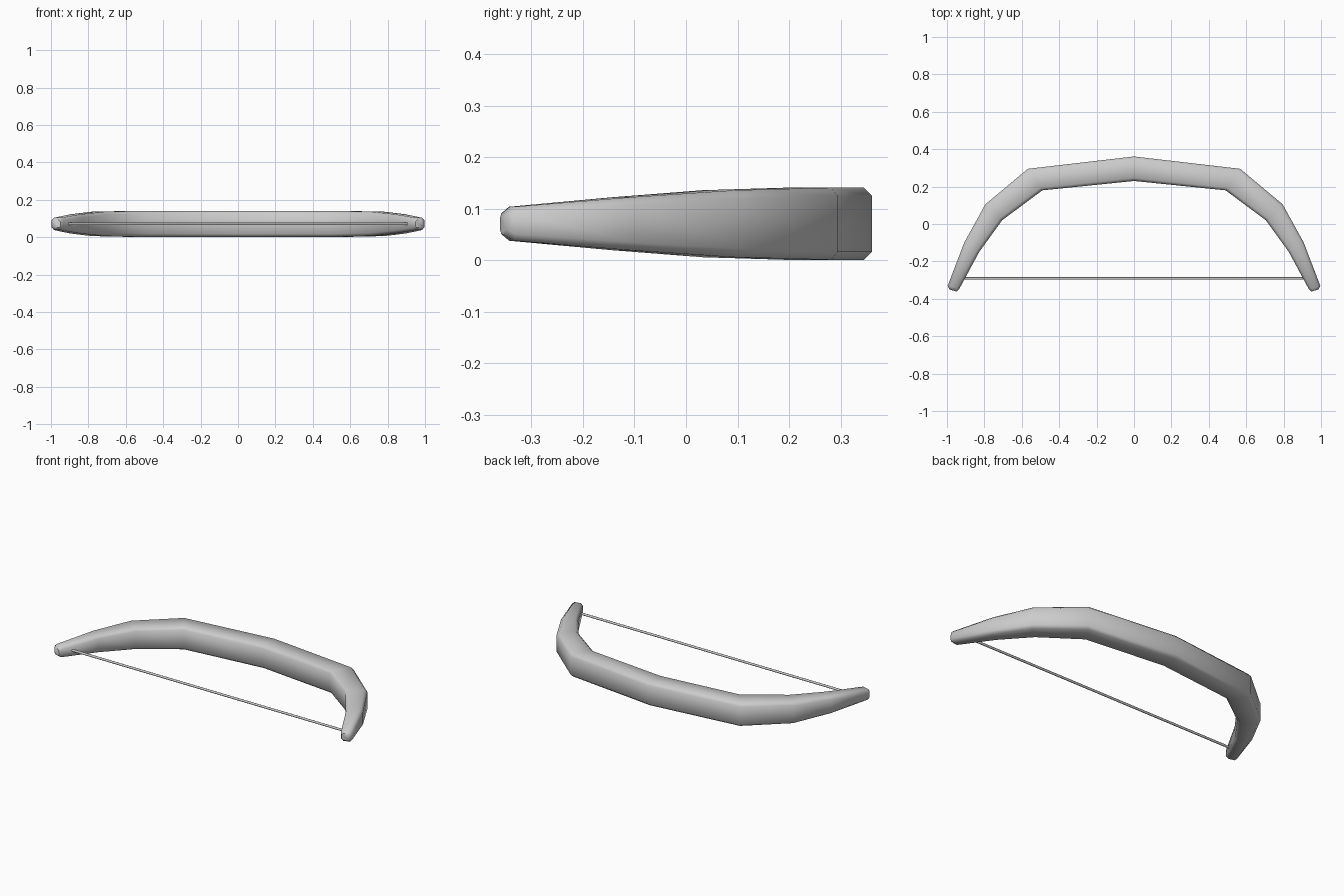
import bpy, bmesh, math
from mathutils import Vector

if "Cube" in bpy.data.objects:
    bpy.data.objects.remove(bpy.data.objects["Cube"])

ZC = 0.071

# Half of the limb: outer xy, inner xy, half height, edge chamfer
HALF = [
    ((0.0, 0.361), (0.0, 0.23), 0.070, 0.016),
    ((0.568, 0.295), (0.49, 0.18), 0.070, 0.016),
    ((0.795, 0.105), (0.705, 0.02), 0.065, 0.016),
    ((0.908, -0.10), (0.828, -0.15), 0.0515, 0.015),
    ((0.996, -0.33), (0.934, -0.347), 0.033, 0.013),
    ((0.987, -0.350), (0.948, -0.361), 0.020, 0.009),
]


def section(bm, outer, inner, h, c, side):
    """Chamfered rectangle spanning the outer and inner points."""
    o, i = Vector(outer), Vector(inner)
    w = (o - i).length
    d = (o - i) / w
    ring = []
    for t, z in ((w, h - c), (w - c, h), (c, h), (0, h - c),
                 (0, c - h), (c, -h), (w - c, -h), (w, c - h)):
        p = i + d * t
        ring.append(bm.verts.new((side * p.x, p.y, ZC + z)))
    return ring


# Curved bow limb, lofted from tip to tip
bm = bmesh.new()
rings = [section(bm, *s, -1) for s in reversed(HALF[1:])]
rings += [section(bm, *s, 1) for s in HALF]
for a, b in zip(rings, rings[1:]):
    for k in range(8):
        n = (k + 1) % 8
        bm.faces.new((a[k], a[n], b[n], b[k]))
bm.faces.new(rings[0])
bm.faces.new(rings[-1])
bmesh.ops.recalc_face_normals(bm, faces=bm.faces)
mesh = bpy.data.meshes.new("bow_limb")
bm.to_mesh(mesh)
bm.free()
limb = bpy.data.objects.new("bow_limb", mesh)
bpy.context.collection.objects.link(limb)
bpy.context.view_layer.objects.active = limb
limb.select_set(True)
bpy.ops.object.shade_smooth_by_angle(angle=math.radians(50))
limb.select_set(False)

# Bowstring running between the tips
bpy.ops.mesh.primitive_cylinder_add(vertices=8, radius=0.007, depth=1.86,
                                    location=(0, -0.291, ZC),
                                    rotation=(0, math.pi / 2, 0))
bpy.context.object.name = "bowstring"
bpy.ops.object.shade_smooth_by_angle(angle=math.radians(50))
